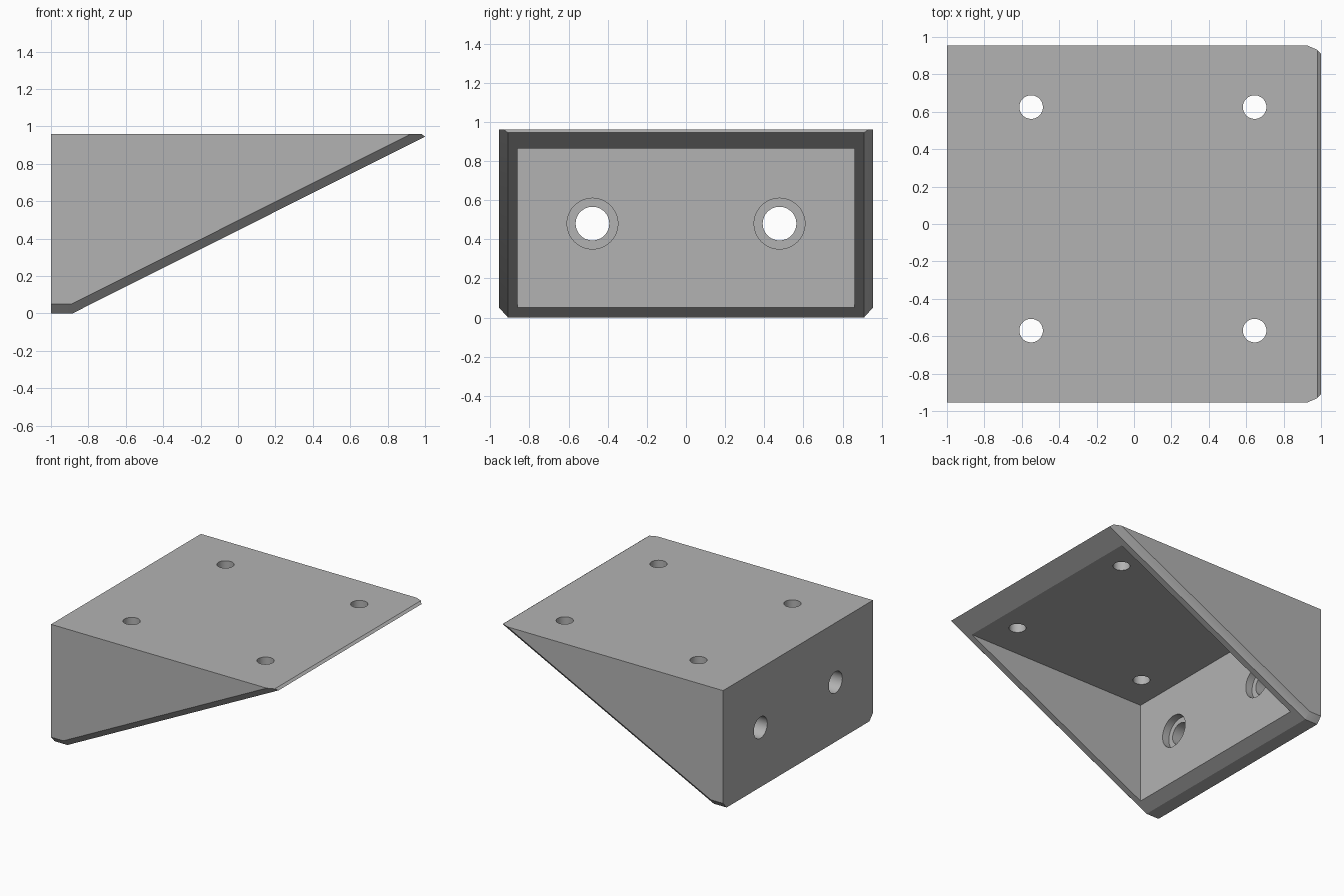
import bpy
import bmesh
import math
from mathutils import Vector, Matrix

if "Cube" in bpy.data.objects:
    bpy.data.objects.remove(bpy.data.objects["Cube"], do_unlink=True)

HALF_W, TOP = 0.955, 0.96
ROOF_UNDER, WALL_INNER, CAVITY_W = 0.865, -0.785, 0.86

grey = bpy.data.materials.new("plain grey")
grey.use_nodes = True
grey.diffuse_color = (0.45, 0.45, 0.45, 1)
grey.node_tree.nodes["Principled BSDF"].inputs["Base Color"].default_value = grey.diffuse_color


def make_object(name, bm):
    bmesh.ops.recalc_face_normals(bm, faces=bm.faces)
    mesh = bpy.data.meshes.new(name)
    bm.to_mesh(mesh)
    bm.free()
    mesh.materials.append(grey)
    obj = bpy.data.objects.new(name, mesh)
    bpy.context.collection.objects.link(obj)
    return obj


def cut(target, cutter):
    cutter.hide_render = True
    mod = target.modifiers.new("cut", "BOOLEAN")
    mod.operation = "DIFFERENCE"
    mod.solver = "EXACT"
    mod.object = cutter
    bpy.context.view_layer.objects.active = target
    bpy.ops.object.modifier_apply(modifier=mod.name)
    bpy.data.objects.remove(cutter, do_unlink=True)


def cylinder(name, start, end, radius):
    start, end = Vector(start), Vector(end)
    axis = end - start
    matrix = Matrix.Translation((start + end) / 2) @ axis.to_track_quat("Z", "Y").to_matrix().to_4x4()
    bm = bmesh.new()
    bmesh.ops.create_cone(bm, cap_ends=True, segments=48, radius1=radius,
                          radius2=radius, depth=axis.length, matrix=matrix)
    return make_object(name, bm)


# Wedge body: side profile extruded across the width
profile = [(-1, 0), (-0.885, 0), (1, 0.945), (0.98, TOP), (-1, TOP)]
bm = bmesh.new()
face = bm.faces.new([bm.verts.new((x, -HALF_W, z)) for x, z in profile])
ext = bmesh.ops.extrude_face_region(bm, geom=[face])
bmesh.ops.translate(bm, vec=(0, 2 * HALF_W, 0),
                    verts=[v for v in ext["geom"] if isinstance(v, bmesh.types.BMVert)])

# Chamfers along the lower side edges: level part, then sloping part
inside = Vector((-0.5, 0, 0.6))
for side in (-1, 1):
    corner = Vector((-0.89, side * HALF_W, 0.05))
    low = Vector((-0.885, side * 0.91, 0))
    for along in (Vector((1, 0, 0)), Vector((1.885, 0, 0.945))):
        normal = along.cross(low - corner).normalized()
        if normal.dot(inside - corner) > 0:
            normal.negate()
        bmesh.ops.bisect_plane(bm, geom=bm.verts[:] + bm.edges[:] + bm.faces[:],
                               plane_co=corner, plane_no=normal, clear_outer=True)
        rim = [e for e in bm.edges if e.is_boundary]
        bmesh.ops.holes_fill(bm, edges=rim)
bracket = make_object("wedge_bracket", bm)

# Hollow underside, open through the slope
bm = bmesh.new()
bmesh.ops.create_cube(bm, size=1)
bmesh.ops.scale(bm, vec=(2.5, 2 * CAVITY_W, ROOF_UNDER + 0.2), verts=bm.verts)
bmesh.ops.translate(bm, vec=(WALL_INNER + 1.25, 0, (ROOF_UNDER - 0.2) / 2), verts=bm.verts)
cut(bracket, make_object("cavity_cutter", bm))

# Four screw holes through the top plate
for x in (-0.55, 0.645):
    for y in (-0.57, 0.625):
        cut(bracket, cylinder("top_hole_cutter", (x, y, 0.8), (x, y, 1.1), 0.063))

# Two bolt holes through the thick wall, counterbored from inside
for y in (-0.478, 0.478):
    cut(bracket, cylinder("bolt_hole_cutter", (-1.1, y, 0.48), (-0.6, y, 0.48), 0.086))
    cut(bracket, cylinder("counterbore_cutter", (WALL_INNER - 0.06, y, 0.48), (-0.6, y, 0.48), 0.13))

# Smooth hole walls, keep every edge sharp
bpy.ops.object.select_all(action="DESELECT")
bracket.select_set(True)
bpy.context.view_layer.objects.active = bracket
bpy.ops.object.shade_smooth_by_angle(angle=math.radians(20))
